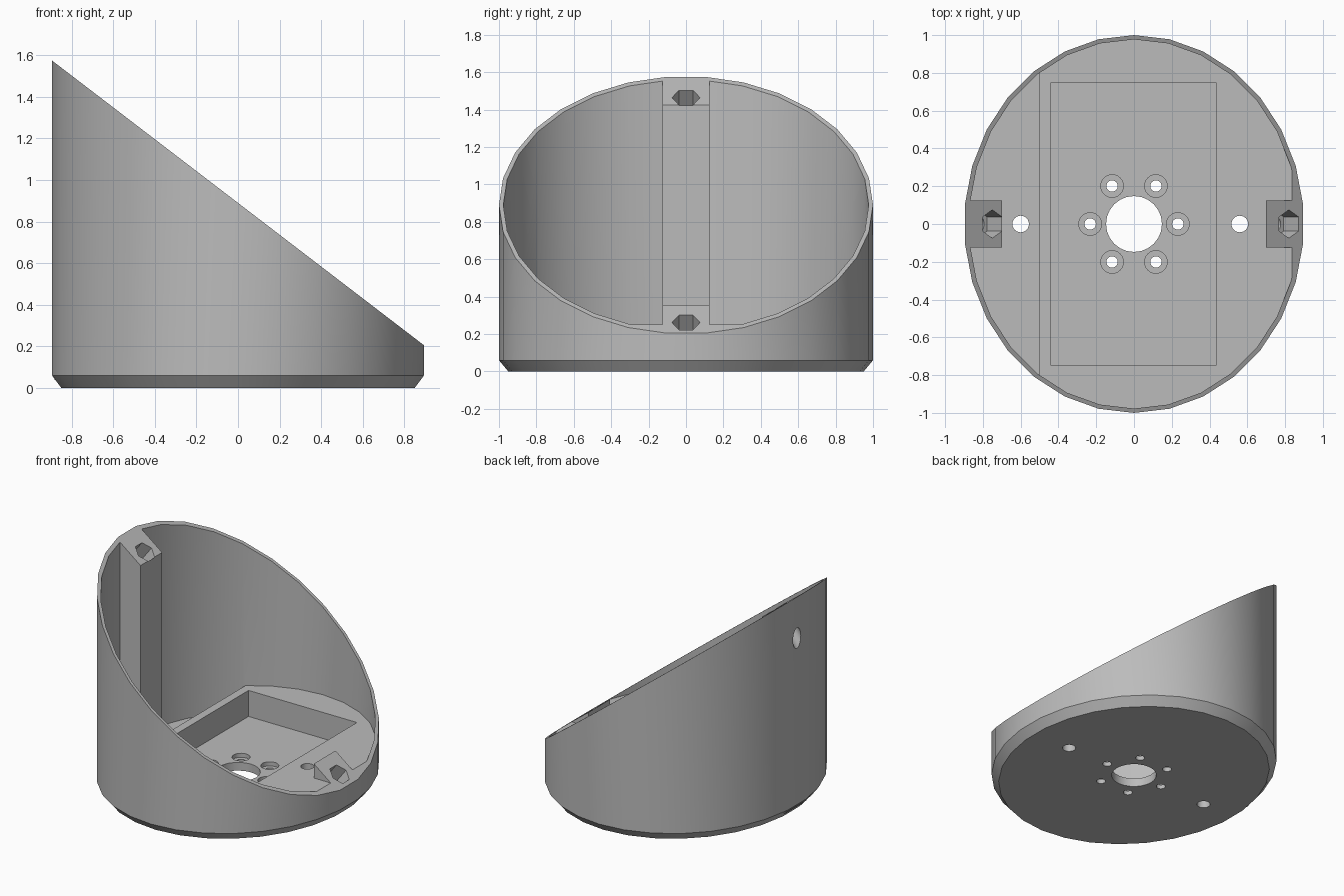
import bpy, bmesh, math
from mathutils import Matrix, Vector

if "Cube" in bpy.data.objects:
    bpy.data.objects.remove(bpy.data.objects["Cube"], do_unlink=True)

SLOPE = 0.7654          # fall of the slanted rim per unit x
MID_HEIGHT = 0.89       # rim height at the centre
FLOOR = 0.06            # top of the base plate
STEP_TOP = 0.25         # top of the raised deck
TILT = Matrix.Rotation(math.atan(SLOPE), 4, 'Y')


def finish(bm, name):
    bmesh.ops.recalc_face_normals(bm, faces=bm.faces[:])
    mesh = bpy.data.meshes.new(name)
    bm.to_mesh(mesh)
    bm.free()
    obj = bpy.data.objects.new(name, mesh)
    bpy.context.collection.objects.link(obj)
    return obj


def prism(name, rings, rx, ry, sides=30, matrix=Matrix(), keep_x_above=None):
    """Elliptical solid through rings of (scale, z)."""
    bm = bmesh.new()
    loops = []
    for scale, z in rings:
        angles = [math.pi / 2 + math.tau * i / sides for i in range(sides)]
        loops.append([bm.verts.new(matrix @ Vector((rx * scale * math.cos(a),
                                                    ry * scale * math.sin(a), z)))
                      for a in angles])
    for low, high in zip(loops, loops[1:]):
        for i in range(sides):
            j = (i + 1) % sides
            bm.faces.new((low[i], low[j], high[j], high[i]))
    bm.faces.new(loops[0][::-1])
    bm.faces.new(loops[-1])
    if keep_x_above is not None:
        cut = bmesh.ops.bisect_plane(bm, geom=bm.verts[:] + bm.edges[:] + bm.faces[:],
                                     plane_co=(keep_x_above, 0, 0),
                                     plane_no=(1, 0, 0), clear_inner=True)
        edges = [e for e in cut["geom_cut"] if isinstance(e, bmesh.types.BMEdge)]
        bmesh.ops.contextual_create(bm, geom=edges)
    return finish(bm, name)


def box(name, low, high, matrix=Matrix()):
    low, high = Vector(low), Vector(high)
    bm = bmesh.new()
    bmesh.ops.create_cube(bm, size=1, matrix=matrix @ Matrix.Translation((low + high) / 2)
                          @ Matrix.Diagonal((*(high - low), 1)))
    return finish(bm, name)


def combine(target, other, operation='DIFFERENCE'):
    other.hide_render = True
    mod = target.modifiers.new("combine", 'BOOLEAN')
    mod.operation = operation
    mod.solver = 'EXACT'
    mod.object = other
    bpy.context.view_layer.objects.active = target
    bpy.ops.object.modifier_apply(modifier=mod.name)
    bpy.data.objects.remove(other, do_unlink=True)


def drill(target, x, y, radius, low, high):
    combine(target, prism("drill", [(1, low), (1, high)], radius, radius, 24,
                          Matrix.Translation((x, y, 0))))


# Oval shell with a chamfered foot
housing = prism("slanted_housing", [(0.95, 0), (1, FLOOR), (1, 1.8)], 0.9, 1.0)
combine(housing, prism("cavity", [(1, FLOOR), (1, 2)], 0.875, 0.977))

# Raised deck with a rectangular pocket
deck = prism("raised_deck", [(1, 0.05), (1, STEP_TOP)], 0.884, 0.983, keep_x_above=-0.5)
combine(deck, box("pocket", (-0.44, -0.75, 0), (0.435, 0.75, 0.5)))
combine(housing, deck, 'UNION')

# Screw posts at the tall and short ends
combine(housing, box("tall_post", (-0.885, -0.125, 0.04), (-0.7, 0.125, 1.75)), 'UNION')
combine(housing, box("short_post", (0.7, -0.125, 0.2), (0.885, 0.125, 1.75)), 'UNION')

# Slanted rim
slant = Matrix.Translation((0, 0, MID_HEIGHT)) @ TILT
combine(housing, box("slant_cutter", (-3, -2, 0), (3, 2, 3), slant))

# Hexagonal nut recesses and bores, square to the rim
for x, bore_depth in ((-0.75, 0.4), (0.82, 0.2)):
    place = Matrix.Translation((x, 0, MID_HEIGHT - SLOPE * x)) @ TILT
    combine(housing, prism("nut_recess", [(1, -0.13), (1, 0.1)], 0.075, 0.075, 6, place))
    combine(housing, prism("bore", [(1, -bore_depth), (1, -0.1)], 0.045, 0.045, 24, place))

# Central opening, mounting holes and ring of counterbored screw holes
drill(housing, 0, 0, 0.148, -0.1, 0.2)
for x in (-0.6, 0.56):
    drill(housing, x, 0, 0.044, -0.1, 0.4)
for i in range(6):
    angle = math.tau * i / 6
    x, y = 0.232 * math.cos(angle), 0.232 * math.sin(angle)
    drill(housing, x, y, 0.06, 0.03, 0.2)
    drill(housing, x, y, 0.03, -0.1, 0.1)

# Grey plastic
grey = bpy.data.materials.new("light_grey")
grey.use_nodes = True
colour = (0.5, 0.5, 0.5, 1)
grey.diffuse_color = colour
grey.node_tree.nodes["Principled BSDF"].inputs["Base Color"].default_value = colour
housing.data.materials.clear()
housing.data.materials.append(grey)
for face in housing.data.polygons:
    face.material_index = 0

# Smooth walls with crisp edges
bpy.ops.object.select_all(action='DESELECT')
housing.select_set(True)
bpy.context.view_layer.objects.active = housing
bpy.ops.object.shade_smooth_by_angle(angle=math.radians(30))
